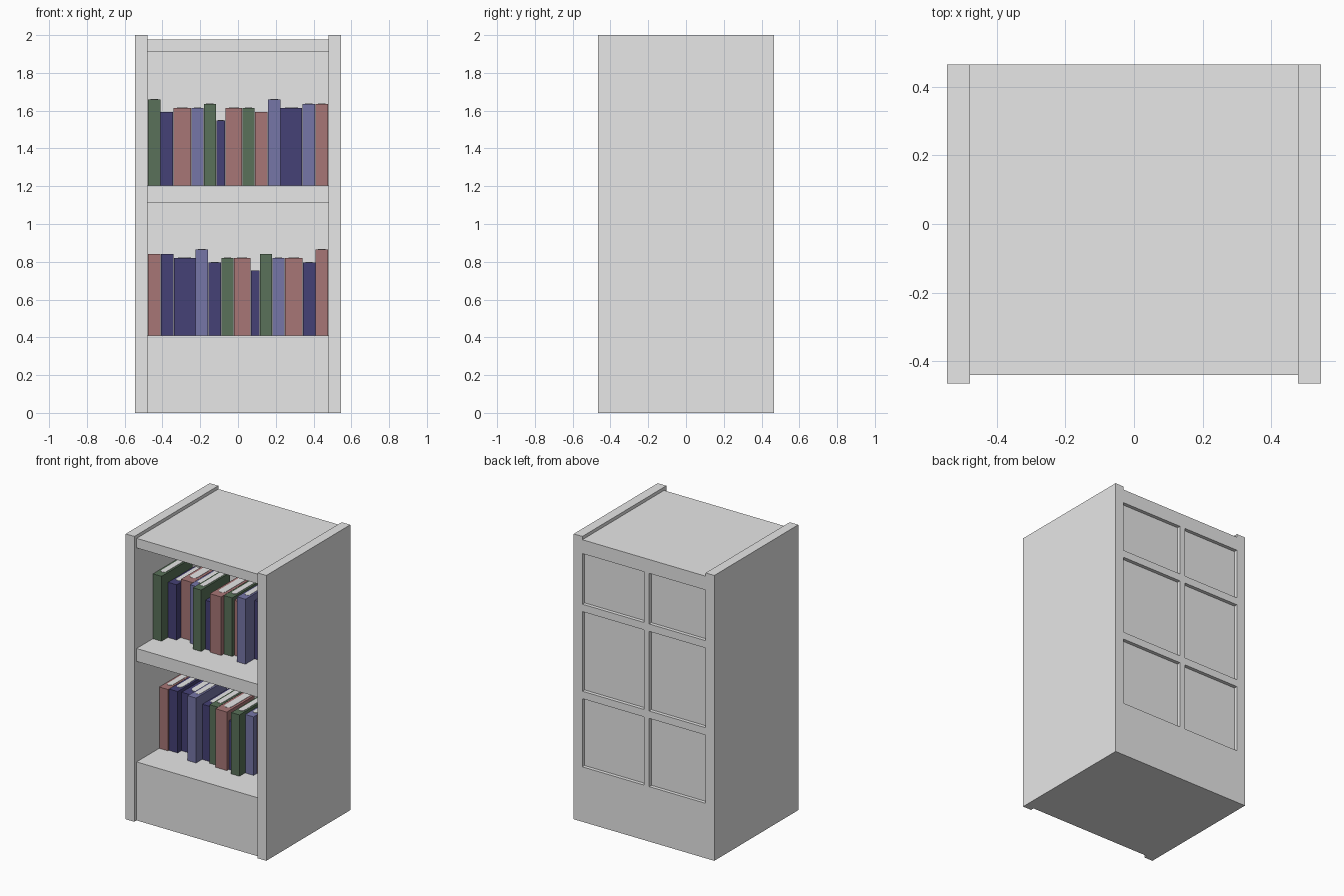
import bpy, bmesh, math

if "Cube" in bpy.data.objects:
    bpy.data.objects.remove(bpy.data.objects["Cube"], do_unlink=True)


def material(name, rgb):
    m = bpy.data.materials.new(name)
    m.use_nodes = True
    col = (*rgb, 1.0)
    m.diffuse_color = col
    m.node_tree.nodes["Principled BSDF"].inputs["Base Color"].default_value = col
    return m


GREY = material("grey_board", (0.8, 0.8, 0.8))
PAPER = material("white_paper", (1.0, 1.0, 1.0))
COVERS = {
    "R": material("dusty_red", (0.39, 0.18, 0.18)),
    "B": material("slate_blue", (0.18, 0.18, 0.39)),
    "N": material("navy", (0.06, 0.053, 0.18)),
    "G": material("dark_green", (0.10, 0.165, 0.10)),
}


def prism(name, outline, z0, z1, mat):
    """Extrude a flat outline from z0 up to z1."""
    bm = bmesh.new()
    base = bm.faces.new([bm.verts.new((x, y, z0)) for x, y in outline])
    ext = bmesh.ops.extrude_face_region(bm, geom=[base])
    top = [v for v in ext["geom"] if isinstance(v, bmesh.types.BMVert)]
    bmesh.ops.translate(bm, verts=top, vec=(0, 0, z1 - z0))
    bmesh.ops.recalc_face_normals(bm, faces=bm.faces)
    me = bpy.data.meshes.new(name)
    bm.to_mesh(me)
    bm.free()
    me.materials.append(mat)
    ob = bpy.data.objects.new(name, me)
    bpy.context.collection.objects.link(ob)
    return ob


def box(name, x, y, z, mat=GREY):
    outline = [(x[0], y[0]), (x[1], y[0]), (x[1], y[1]), (x[0], y[1])]
    return prism(name, outline, z[0], z[1], mat)


# Main dimensions
W, IN, D = 0.545, 0.478, 0.465       # outer half width, inner half width, half depth
FRONT, WALL, REAR = -0.44, 0.41, 0.44
BASE_TOP, SHELF_TOP = 0.41, 1.205
INNER = (-IN, IN)

# Case
box("left_side", (IN, W), (-D, D), (0, 2))
box("right_side", (-W, -IN), (-D, D), (0, 2))
box("base", INNER, (FRONT, REAR), (0, BASE_TOP))
box("middle_shelf", INNER, (FRONT, WALL), (1.115, SHELF_TOP))
box("top_board", INNER, (FRONT, D), (1.91, 1.977))
box("back_wall", INNER, (WALL, REAR), (BASE_TOP, 1.91))

# Raised frame on the back
for i, rail in enumerate([(0, 0.385), (0.863, 0.915), (1.473, 1.525), (1.88, 1.91)]):
    box(f"back_rail_{i + 1}", INNER, (REAR, D), rail)
for i, bar in enumerate([(0.385, 0.863), (0.915, 1.473), (1.525, 1.88)]):
    box(f"back_upright_{i + 1}", (-0.04, 0.002), (REAR, D), bar)


def book(name, x0, x1, y, z, height, mat):
    """Cover block with a round-ended paper block showing at top and rear."""
    back = y + 0.75 * height
    box(name + "_cover", (x0 + 0.001, x1 - 0.001), (y, back), (z, z + height), mat)
    cx, r = (x0 + x1) / 2, (x1 - x0) * 0.29
    yc = y + 0.055 + r
    arc = [(cx + r * math.cos(math.pi + math.pi * i / 8),
            yc + r * math.sin(math.pi + math.pi * i / 8)) for i in range(9)]
    outline = arc + [(cx + r, back + 0.003), (cx - r, back + 0.003)]
    prism(name + "_pages", outline, z + 0.012, z + height + 0.002, PAPER)


# Book sizes from -x to +x: width, height, front position
BOOKS = [
    (0.068, 0.455, -0.26), (0.068, 0.387, -0.19), (0.094, 0.41, -0.145),
    (0.066, 0.41, -0.18), (0.066, 0.43, -0.242), (0.049, 0.343, -0.198),
    (0.090, 0.41, -0.218), (0.066, 0.41, -0.19), (0.069, 0.387, -0.17),
    (0.067, 0.455, -0.237), (0.116, 0.41, -0.138), (0.068, 0.43, -0.18),
    (0.069, 0.43, -0.19),
]


def fill_shelf(label, books, colours, z):
    scale = 2 * IN / sum(b[0] for b in books)
    x = -IN
    for i, ((w, h, y), c) in enumerate(zip(books, colours)):
        w *= scale
        book(f"{label}_book_{i + 1}", x, x + w, y, z, h, COVERS[c])
        x += w


fill_shelf("upper", BOOKS, "GNRBGNRGRBNBR", SHELF_TOP)
# The lower row uses the same sizes in reverse order
fill_shelf("lower", BOOKS[::-1], "RNNBNGRNGBRNR", BASE_TOP)
